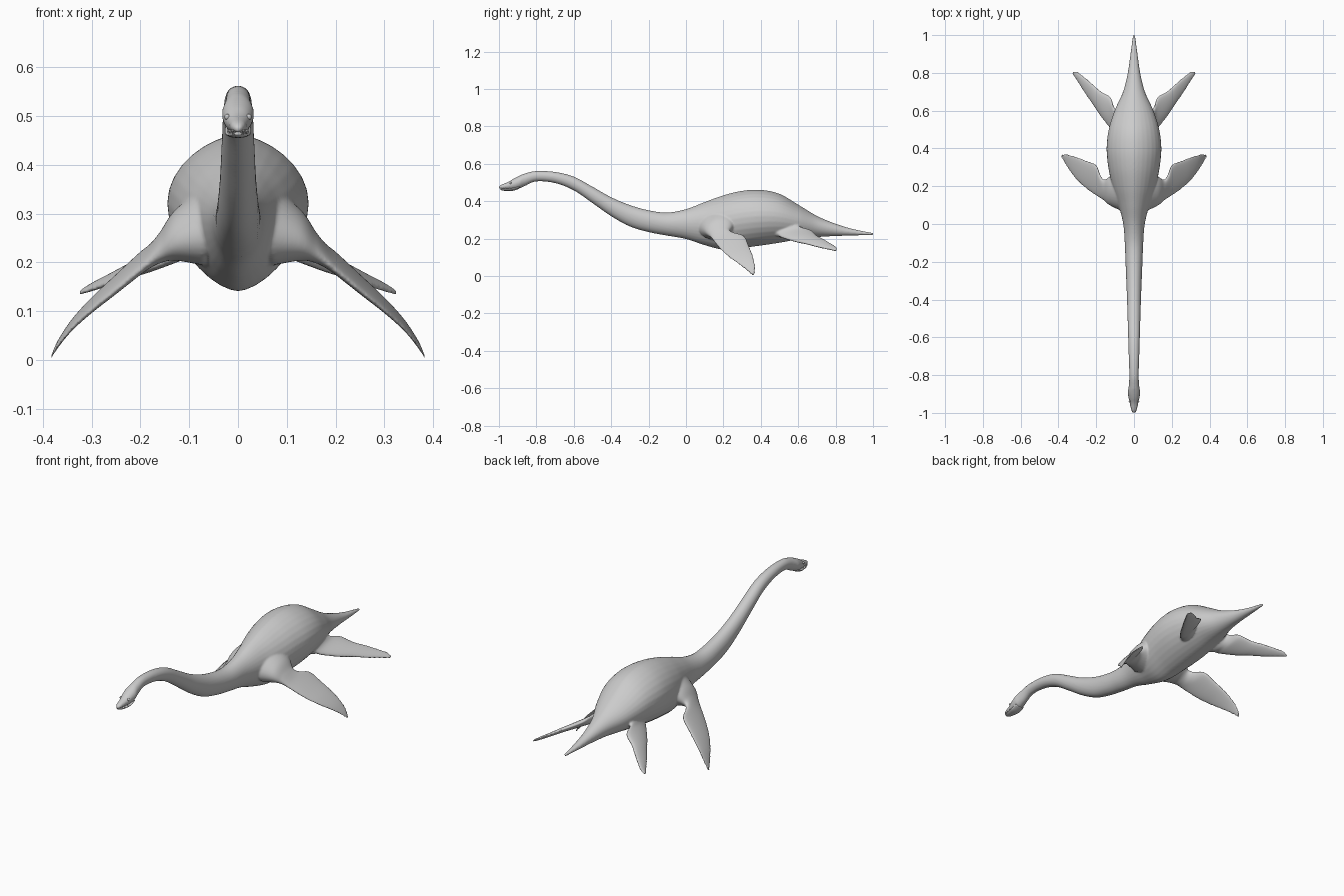
import bpy, bmesh, math
from mathutils import Vector

if "Cube" in bpy.data.objects:
    bpy.data.objects.remove(bpy.data.objects["Cube"])


def spline(rows, steps):
    """Catmull-Rom interpolation of the section rows."""
    out = []
    for i in range(len(rows) - 1):
        quad = [rows[max(i - 1, 0)], rows[i], rows[i + 1], rows[min(i + 2, len(rows) - 1)]]
        for k in range(steps):
            t = k / steps
            out.append([0.5 * (2 * b + (c - a) * t + (2 * a - 5 * b + 4 * c - d) * t * t
                               + (3 * b - a - 3 * c + d) * t ** 3) for a, b, c, d in zip(*quad)])
    return out + [list(rows[-1])]


def loft(bm, rows, ring, steps=6, sides=32):
    """Closed skin through one ring of points per section."""
    loops = [[bm.verts.new(ring(row, 2 * math.pi * j / sides)) for j in range(sides)]
             for row in spline(rows, steps)]
    faces = [bm.faces.new(loops[0]), bm.faces.new(loops[-1])]
    for a, b in zip(loops, loops[1:]):
        for j in range(sides):
            k = (j + 1) % sides
            faces.append(bm.faces.new((a[j], a[k], b[k], b[j])))
    bmesh.ops.recalc_face_normals(bm, faces=faces)


def spow(v, p):
    return math.copysign(abs(v) ** p, v)


def trunk_ring(row, a):
    y, top, bottom, w, p = row
    mid = bottom + 0.53 * (top - bottom)
    s = math.sin(a)
    return Vector((w * spow(math.cos(a), p), y, mid + s * ((top - mid) if s > 0 else (mid - bottom))))


def fin_ring(side):
    def ring(row, a):
        x, lead, trail, z, t = row
        c = math.cos(a)
        return Vector((side * x, (lead + trail) / 2 + c * (trail - lead) / 2,
                       z + math.sin(a) * t / 2 + 0.08 * c * (trail - lead)))
    return ring


def finish(name, bm):
    mesh = bpy.data.meshes.new(name)
    bm.to_mesh(mesh)
    bm.free()
    ob = bpy.data.objects.new(name, mesh)
    bpy.context.collection.objects.link(ob)
    mesh.shade_smooth()
    return ob


# Head, neck, body and tail: y, top z, bottom z, half width, section exponent
trunk = [
    (-1.0, .480, .468, .007, 1), (-.985, .490, .465, .015, 1), (-.95, .504, .464, .022, 1),
    (-.92, .522, .463, .029, 1), (-.89, .537, .469, .033, 1), (-.86, .549, .482, .028, 1),
    (-.8, .562, .506, .025, 1), (-.7, .557, .497, .028, 1), (-.6, .532, .458, .031, 1),
    (-.5, .478, .390, .034, 1), (-.4, .422, .320, .037, 1), (-.3, .380, .265, .041, 1),
    (-.2, .352, .235, .045, 1), (-.1, .340, .216, .049, 1.05), (0, .358, .198, .057, 1.1),
    (.1, .396, .165, .082, 1.2), (.2, .432, .141, .115, 1.25), (.3, .456, .150, .136, 1.25),
    (.4, .461, .163, .145, 1.25), (.5, .440, .178, .134, 1.25), (.6, .382, .196, .103, 1.2),
    (.7, .322, .208, .058, 1.1), (.8, .280, .214, .033, 1), (.9, .250, .217, .019, 1),
    (1.003, .231, .219, .006, 1),
]
# Flippers: x, leading y, trailing y, z, thickness
front_fin = [
    (.07, .07, .29, .275, .16), (.13, .10, .25, .255, .10), (.16, .125, .235, .23, .062),
    (.18, .138, .265, .213, .046), (.2, .15, .313, .198, .04), (.25, .185, .335, .155, .033),
    (.3, .23, .354, .112, .026), (.34, .28, .367, .072, .02), (.368, .325, .372, .034, .015),
    (.384, .352, .368, .004, .009),
]
rear_fin = [
    (.05, .42, .60, .275, .12), (.09, .465, .60, .25, .085), (.108, .488, .625, .238, .06),
    (.125, .505, .672, .226, .045), (.18, .575, .706, .2, .035), (.22, .635, .742, .184, .028),
    (.26, .692, .776, .166, .022), (.3, .755, .806, .149, .016), (.326, .795, .808, .137, .009),
]

# Skin: trunk and flippers blended into a single smooth surface
bm = bmesh.new()
loft(bm, trunk, trunk_ring)
for side in (-1, 1):
    loft(bm, front_fin, fin_ring(side))
    loft(bm, rear_fin, fin_ring(side))
body = finish("body", bm)
mod = body.modifiers.new("blend", 'REMESH')
mod.mode = 'VOXEL'
mod.voxel_size = 0.0045
mod.use_smooth_shade = True
mod = body.modifiers.new("soften", 'SMOOTH')
mod.factor = 0.5
mod.iterations = 8

# Lower jaw below the mouth line
bm = bmesh.new()
loft(bm, [(-.992, .467, .461, .007, 1), (-.98, .468, .457, .015, 1), (-.95, .469, .455, .022, 1),
          (-.92, .474, .457, .027, 1), (-.89, .485, .468, .026, 1)], trunk_ring, sides=24)
finish("lower_jaw", bm)

# Eyes and teeth, on both sides
eyes, teeth = bmesh.new(), bmesh.new()
for side in (-1, 1):
    ret = bmesh.ops.create_uvsphere(eyes, u_segments=16, v_segments=10, radius=.006)
    bmesh.ops.translate(eyes, verts=ret["verts"], vec=(side * .022, -.938, .498))
    for i in range(5):
        ret = bmesh.ops.create_cone(teeth, cap_ends=True, segments=8, radius1=.0005,
                                    radius2=.002, depth=.01)
        bmesh.ops.translate(teeth, verts=ret["verts"],
                            vec=(side * (.008 + .0032 * i), -.99 + .003 * i * i, .467))
finish("eyes", eyes)
finish("teeth", teeth)
